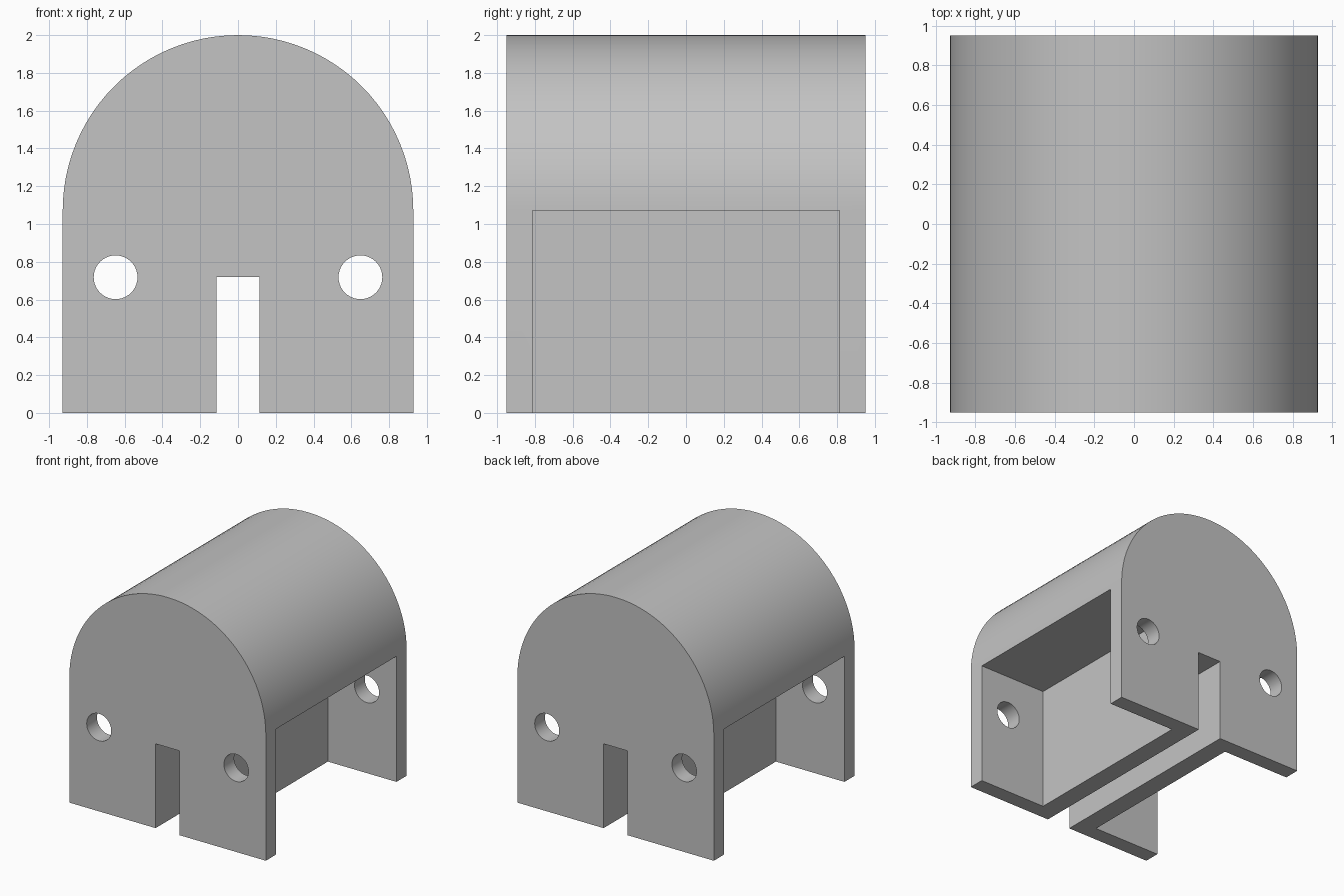
import bpy, bmesh
from math import pi, cos, sin

cube = bpy.data.objects.get("Cube")
if cube:
    bpy.data.objects.remove(cube)

R, SPRING = 0.928, 1.072      # arch radius and springing height
DEPTH, INNER = 0.95, 0.812    # half depth and inner face of end plates
SLOT, SLOT_TOP = 0.113, 0.72
RIB = 0.28                    # outer face of the slot walls

grey = bpy.data.materials.new("light grey")
grey.use_nodes = True
grey.diffuse_color = (0.55, 0.55, 0.55, 1)
grey.node_tree.nodes["Principled BSDF"].inputs["Base Color"].default_value = grey.diffuse_color


def extrude(name, outline, half):
    """Extrude an (x, z) outline along y from -half to half."""
    bm = bmesh.new()
    face = bm.faces.new([bm.verts.new((x, -half, z)) for x, z in outline])
    new = bmesh.ops.extrude_face_region(bm, geom=[face])["geom"]
    bmesh.ops.translate(bm, vec=(0, 2 * half, 0),
                        verts=[v for v in new if isinstance(v, bmesh.types.BMVert)])
    bmesh.ops.recalc_face_normals(bm, faces=bm.faces)
    mesh = bpy.data.meshes.new(name)
    bm.to_mesh(mesh)
    bm.free()
    obj = bpy.data.objects.new(name, mesh)
    bpy.context.collection.objects.link(obj)
    mesh.materials.append(grey)
    return obj


def circle(cx, cz, r, n):
    return [(cx + r * cos(2 * pi * i / n), cz + r * sin(2 * pi * i / n)) for i in range(n)]


# Arched block with a slot running through its base
arch = [(R * cos(pi * i / 48), SPRING + R * sin(pi * i / 48)) for i in range(49)]
base = [(-R, 0), (-SLOT, 0), (-SLOT, SLOT_TOP), (SLOT, SLOT_TOP), (SLOT, 0), (R, 0)]
body = extrude("arched_housing", arch + base, DEPTH)

# Side pockets leave end plates and slot walls; bolt holes pierce the plates
cutters = []
for side, s in (("left", 1), ("right", -1)):
    pocket = [(s * RIB, -0.2), (s * 1.2, -0.2), (s * 1.2, SPRING), (s * RIB, SPRING)]
    cutters.append(extrude(side + "_pocket_cutter", pocket, INNER))
    cutters.append(extrude(side + "_hole_cutter", circle(s * 0.648, 0.718, 0.116, 40), 1.1))

bpy.context.view_layer.objects.active = body
for cutter in cutters:
    cutter.hide_render = True
    mod = body.modifiers.new(cutter.name, "BOOLEAN")
    mod.operation = "DIFFERENCE"
    mod.solver = "EXACT"
    mod.object = cutter
    bpy.ops.object.modifier_apply(modifier=mod.name)
    bpy.data.objects.remove(cutter)

# Smooth arch and holes, sharp corners
bpy.ops.object.select_all(action="DESELECT")
body.select_set(True)
bpy.ops.object.shade_smooth_by_angle(angle=pi / 6)
